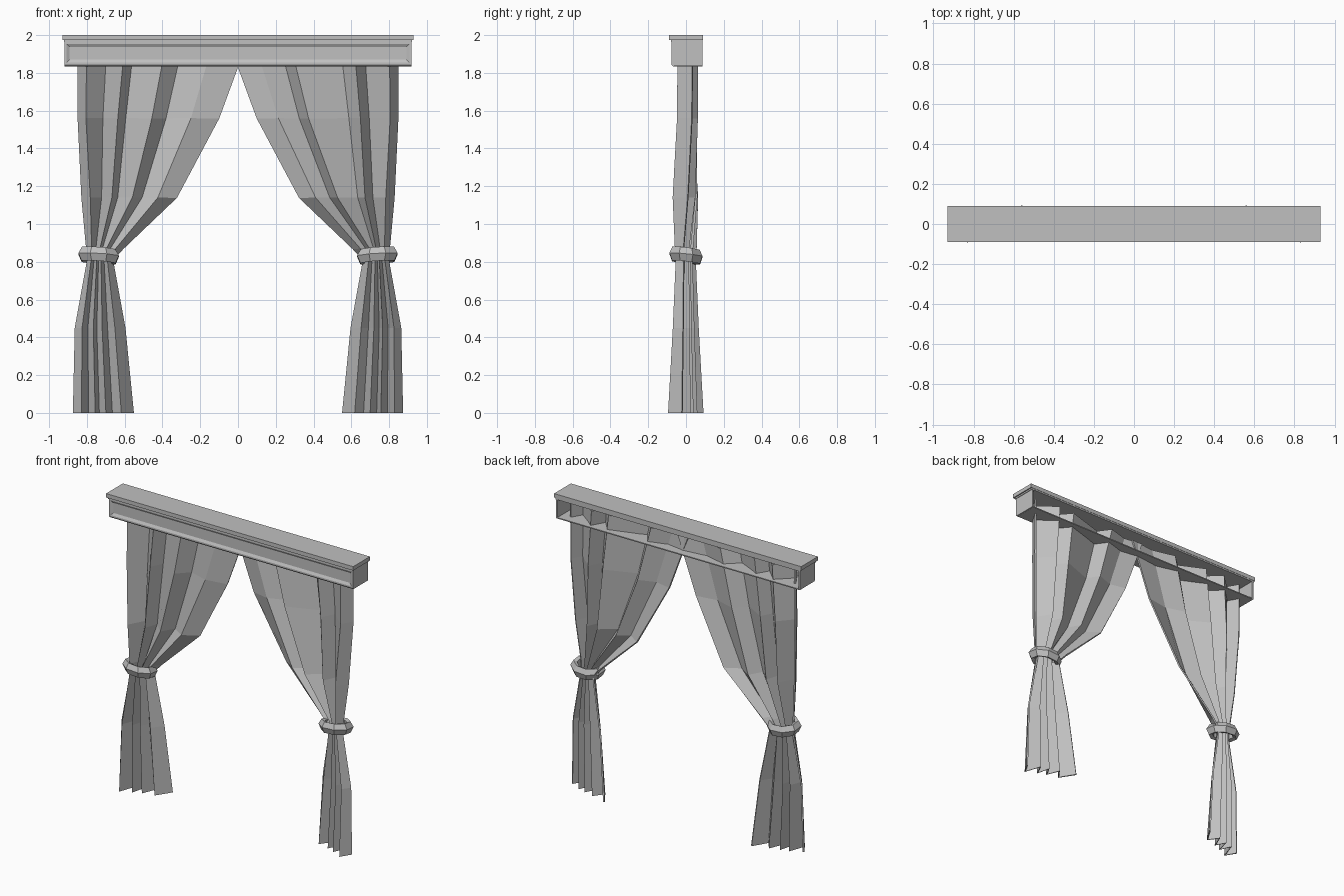
import bpy, bmesh, math
from mathutils import Vector

old = bpy.data.objects.get("Cube")
if old:
    bpy.data.objects.remove(old, do_unlink=True)

grey = bpy.data.materials.new("plain_grey")
grey.use_nodes = True
grey.diffuse_color = (0.53, 0.53, 0.53, 1)
grey.node_tree.nodes["Principled BSDF"].inputs["Base Color"].default_value = (0.53, 0.53, 0.53, 1)


def finish(name, bm):
    mesh = bpy.data.meshes.new(name)
    bm.to_mesh(mesh)
    bm.free()
    mesh.materials.append(grey)
    obj = bpy.data.objects.new(name, mesh)
    bpy.context.collection.objects.link(obj)
    return obj


def box_mesh(lo, hi):
    bm = bmesh.new()
    bmesh.ops.create_cube(bm, size=1)
    lo, hi = Vector(lo), Vector(hi)
    for v in bm.verts:
        v.co = (lo + hi) / 2 + v.co * (hi - lo)
    return bm


def box(name, lo, hi):
    return finish(name, box_mesh(lo, hi))


# Pelmet: top board, moulding, shelf and two end caps, open at the back
box("pelmet_top", (-.93, -.09, 1.973), (.93, .09, 2))
box("pelmet_moulding", (-.922, -.08, 1.963), (.922, .088, 1.973))
box("pelmet_shelf", (-.908, -.065, 1.835), (.908, .088, 1.842))
for side, name in ((-1, "right_pelmet_end"), (1, "left_pelmet_end")):
    xs = sorted((side * .907, side * .918))
    box(name, (xs[0], -.064, 1.836), (xs[1], .088, 1.965))

# Pelmet front: chamfered lower edge and a recessed panel with a soft bevel
bm = box_mesh((-.918, -.076, 1.835), (.918, -.064, 1.965))
low_edge = [e for e in bm.edges if all(v.co.y < -.07 and v.co.z < 1.9 for v in e.verts)]
bmesh.ops.bevel(bm, geom=low_edge, offset=.008, segments=1, affect='EDGES')
bm.normal_update()
front = [f for f in bm.faces if f.normal.y < -.9]
bmesh.ops.inset_region(bm, faces=front, thickness=.016, depth=0)
bmesh.ops.inset_region(bm, faces=front, thickness=.022, depth=-.009)
finish("pelmet_front", bm)

# Curtains: pleats ordered from the outer edge to the inner edge
TOP_PLEATS = {-1: (0, .05, .17, .275, .33, .52, .62, .8, 1),
              1: (0, .05, .2, .26, .34, .635, .7, .85, 1)}
LOW_PLEATS = (0, .13, .25, .36, .43, .54, .65, .8, 1)
TOP_DEPTH = (.035, -.04, .06, -.03, .05, -.03, .05, .01, .03)
LOW_DEPTH = (-.02, -.09, .02, -.055, .035, -.03, .055, -.01, .09)
# height, outer x, inner x, share of the lower pleat pattern, depth scale
ROWS = ((1.94, .845, -.04, 0, 1), (1.56, .845, .1, .05, 1),
        (1.14, .825, .325, .45, 1.05), (.87, .8, .61, 1, .6),
        (.81, .795, .665, 1, .55), (.45, .86, .6, 1, .72), (0, .87, .555, 1, 1))


def curtain(name, side):
    bm = bmesh.new()
    grid = []
    for z, outer, inner, low, deep in ROWS:
        row = []
        for a, b, ya, yb in zip(TOP_PLEATS[side], LOW_PLEATS, TOP_DEPTH, LOW_DEPTH):
            u = a + (b - a) * low
            y = (ya + (yb - ya) * low) * deep
            row.append(bm.verts.new((side * (outer + (inner - outer) * u), y, z)))
        grid.append(row)
    for upper, lower in zip(grid, grid[1:]):
        for i in range(len(upper) - 1):
            quad = [upper[i], lower[i], lower[i + 1], upper[i + 1]]
            bm.faces.new(quad if side < 0 else quad[::-1])
    obj = finish(name, bm)
    cloth = obj.modifiers.new("cloth_thickness", 'SOLIDIFY')
    cloth.thickness = .01
    cloth.offset = 0
    return obj


# Tiebacks: tilted bands with a central ridge, drawn tight around each curtain
BAND = ((.82, .036), (1, .002), (.84, -.038), (.62, -.03), (.62, .028))


def tieback(name, side, sides=8):
    bm = bmesh.new()
    rings = []
    for k in range(sides):
        t = 2 * math.pi * (k + .5) / sides
        dx, dy = .116 * math.cos(t), .095 * math.sin(t)
        rings.append([bm.verts.new((side * (.738 + dx * s), dy * s, .834 + .06 * dx - .1 * dy + h))
                      for s, h in BAND])
    for k in range(sides):
        a, b = rings[k], rings[(k + 1) % sides]
        for j in range(len(BAND)):
            n = (j + 1) % len(BAND)
            bm.faces.new((a[j], a[n], b[n], b[j]))
    bmesh.ops.recalc_face_normals(bm, faces=bm.faces)
    return finish(name, bm)


for side, label in ((-1, "right"), (1, "left")):
    curtain(label + "_curtain", side)
    tieback(label + "_tieback", side)
